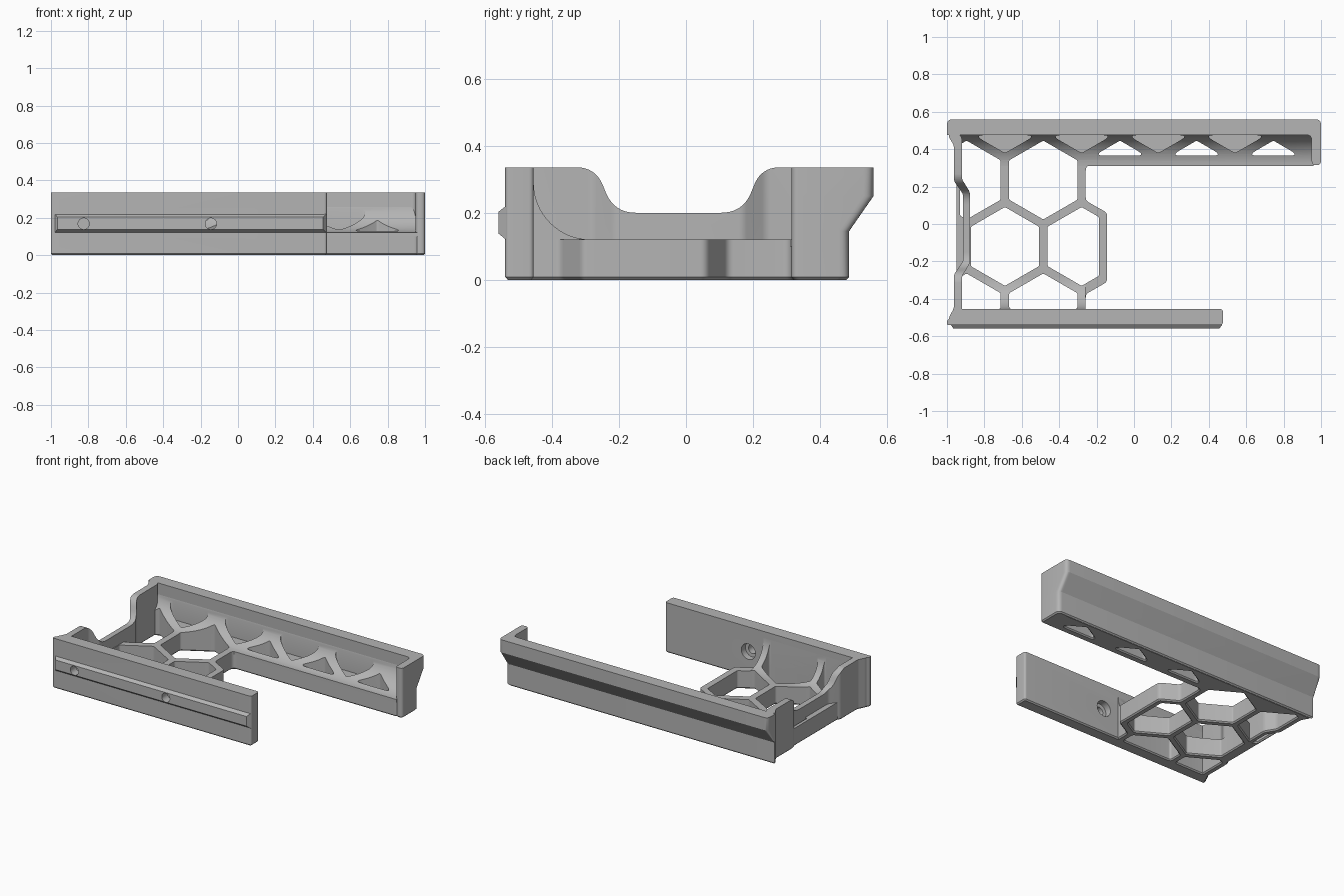
import bpy, bmesh
from math import cos, sin, pi, sqrt, tan
from mathutils import Vector

if "Cube" in bpy.data.objects:
    bpy.data.objects.remove(bpy.data.objects["Cube"])

grey = bpy.data.materials.new("plain grey")
grey.use_nodes = True
grey.diffuse_color = (0.46, 0.46, 0.46, 1)
grey.node_tree.nodes["Principled BSDF"].inputs["Base Color"].default_value = grey.diffuse_color

HEIGHT, FLOOR, CHAMFER, COVE = 0.335, 0.12, 0.008, 0.17


def rounded(points, radius, steps=6):
    """Round every corner of a closed outline with a quadratic curve."""
    pts = [Vector(p) for p in points]
    out = []
    for i, p in enumerate(pts):
        a, b = pts[i - 1] - p, pts[(i + 1) % len(pts)] - p
        half = max(a.angle(b) / 2, 0.05)
        d = min(radius / tan(half), 0.45 * a.length, 0.45 * b.length)
        s, e = p + a.normalized() * d, p + b.normalized() * d
        for k in range(steps + 1):
            t = k / steps
            out.append(s * (1 - t) ** 2 + p * 2 * t * (1 - t) + e * t * t)
    return out


def inset(points, d):
    """Move a counter-clockwise outline inwards."""
    out = []
    for i, p in enumerate(points):
        t = (points[(i + 1) % len(points)] - points[i - 1]).normalized()
        out.append(p + Vector((-t.y, t.x)) * d)
    return out


def loft(name, layers, axis="z"):
    """Skin a stack of (outline, position) layers along an axis."""
    place = {"x": lambda p, h: (h, p[0], p[1]),
             "y": lambda p, h: (p[0], h, p[1]),
             "z": lambda p, h: (p[0], p[1], h)}[axis]
    bm = bmesh.new()
    rings = [[bm.verts.new(place(p, h)) for p in pts] for pts, h in layers]
    n = len(rings[0])
    for lo, hi in zip(rings, rings[1:]):
        for i in range(n):
            j = (i + 1) % n
            bm.faces.new((lo[i], lo[j], hi[j], hi[i]))
    bm.faces.new(rings[0][::-1])
    bm.faces.new(rings[-1])
    bmesh.ops.recalc_face_normals(bm, faces=bm.faces)
    mesh = bpy.data.meshes.new(name)
    bm.to_mesh(mesh)
    bm.free()
    mesh.materials.append(grey)
    ob = bpy.data.objects.new(name, mesh)
    bpy.context.collection.objects.link(ob)
    return ob


def slab(name, outline, top):
    """Upright prism with a small chamfer round its base."""
    return loft(name, [(inset(outline, CHAMFER), 0), (outline, CHAMFER), (outline, top)])


def clip(points, axis, limit, keep_above):
    """Trim a convex outline at a straight line."""
    sign = 1 if keep_above else -1
    out = []
    for i, q in enumerate(points):
        p = points[i - 1]
        dp, dq = sign * (p[axis] - limit), sign * (q[axis] - limit)
        if dp * dq < 0:
            out.append(p.lerp(q, dp / (dp - dq)))
        if dq >= 0:
            out.append(q)
    return out


def cut(ob, cutters):
    for c in cutters:
        c.hide_render = True
        m = ob.modifiers.new("cut", "BOOLEAN")
        m.operation, m.solver, m.object = "DIFFERENCE", "EXACT", c
        bpy.context.view_layer.objects.active = ob
        bpy.ops.object.modifier_apply(modifier=m.name)


# Honeycomb cell cutters
PITCH, RIB = 0.41, 0.045
CELL = (PITCH - RIB) / sqrt(3)
X0, Y0, ROW = -0.69, -0.12, PITCH * sqrt(3) / 2


def cell(col, row, x_min=-0.93, x_max=2, y_min=-0.455, y_max=0.475):
    cx, cy = X0 + col * PITCH, Y0 + row * ROW
    pts = [Vector((cx + CELL * cos(pi / 6 + k * pi / 3), cy + CELL * sin(pi / 6 + k * pi / 3)))
           for k in range(6)]
    for axis, limit, above in ((0, x_min, True), (0, x_max, False),
                               (1, y_min, True), (1, y_max, False)):
        pts = clip(pts, axis, limit, above)
    return rounded(pts, 0.015)


def through(outline):
    return loft("cell_cutter", [(inset(outline, -CHAMFER), -0.001), (outline, CHAMFER), (outline, 0.5)])


open_cells = [cell(0, 0, x_min=-0.885), cell(1, 0, x_max=-0.187)]
open_cells += [cell(c, -1) for c in (-0.5, 0.5)]
open_cells += [cell(c, 1) for c in (-0.5, 0.5)]
open_cells += [cell(c, 1, y_min=0.365) for c in (1.5, 2.5, 3.5)]
holes = [through(o) for o in open_cells]
pockets = [loft("pocket_cutter", [(cell(c, 2), FLOOR + 0.0005), (cell(c, 2), 0.5)]) for c in range(4)]

# Floor with its honeycomb
floor_outline = rounded([(-0.95, -0.5), (-0.258, -0.5), (-0.258, -0.375), (-0.144, -0.31),
                         (-0.144, 0.06), (-0.258, 0.125), (-0.258, 0.315), (0.97, 0.315),
                         (0.97, 0.482), (-0.95, 0.482)], 0.03)
floor = slab("floor", floor_outline, FLOOR)
cut(floor, holes)


# Concave coves joining the floor to the long walls
def cove(name, wall_y, side, x_min, x_max):
    cy, cz = wall_y - side * COVE, FLOOR + COVE
    arc = [(cy + side * COVE * sin(t * pi / 32), cz - COVE * cos(t * pi / 32)) for t in range(17)]
    tip = side * 0.004
    profile = arc + [(wall_y + tip, cz), (wall_y + tip, FLOOR - 0.02), (cy, FLOOR - 0.02)]
    return loft(name, [(profile, x_min), (profile, x_max)], "x")


rear_cove = cove("rear_cove", 0.48, 1, -0.94, 0.96)
cut(rear_cove, holes + pockets)
front_cove = cove("front_cove", -0.455, -1, -0.94, -0.258)
cut(front_cove, holes)


# Rear wall with overhanging lip and returned end
def rear_outline(y, e=0.0):
    return rounded([(-1 + e, 0.48), (-1 + e, 0.477), (0.95, 0.477), (0.95, 0.315 + e),
                    (1 - e, 0.315 + e), (1 - e, y), (-1 + e, y)], 0.03)


rear_wall = loft("rear_wall", [(rear_outline(0.479, CHAMFER), 0), (rear_outline(0.487), CHAMFER),
                               (rear_outline(0.487), 0.145), (rear_outline(0.56), 0.25),
                               (rear_outline(0.56), HEIGHT)])

# Front wall
front_wall = slab("front_wall", rounded([(-1, -0.54), (0.475, -0.54), (0.475, -0.455),
                                         (-0.95, -0.455), (-1, -0.52)], 0.015), HEIGHT)


# Rail along the front wall
def rect(x0, x1, z0, z1):
    return [(x0, z0), (x1, z0), (x1, z1), (x0, z1)]


rail = loft("front_rail", [(rect(-0.98, 0.472, 0.12, 0.22), -0.538),
                           (rect(-0.965, 0.455, 0.138, 0.203), -0.56)], "y")


# Screw holes, counterbored on the inside
def circle(x, z, r):
    return [(x + r * cos(k * pi / 16), z + r * sin(k * pi / 16)) for k in range(32)]


screws = [loft("screw_cutter", [(circle(x, 0.168, 0.03), -0.6), (circle(x, 0.168, 0.03), -0.5),
                                (circle(x, 0.168, 0.052), -0.498), (circle(x, 0.168, 0.052), -0.4)], "y")
          for x in (-0.825, -0.145)]
cut(front_wall, screws)
cut(rail, screws)

# Wavy side wall with a dipped top
side_wall = slab("side_wall", rounded([(-0.92, -0.5), (-0.92, -0.28), (-0.877, -0.21), (-0.877, 0.17),
                                       (-0.92, 0.24), (-0.92, 0.482), (-1, 0.482), (-0.963, 0.42),
                                       (-0.963, 0.23), (-0.914, 0.16), (-0.914, -0.2),
                                       (-0.963, -0.27), (-0.963, -0.45), (-1, -0.52)], 0.05), HEIGHT)
dip_profile = rounded([(-0.4, 0.45), (-0.4, 0.336), (-0.27, 0.336), (-0.215, 0.2), (0.17, 0.2),
                       (0.225, 0.336), (0.35, 0.336), (0.35, 0.45)], 0.1, 10)
dip = loft("dip_cutter", [(dip_profile, -1.2), (dip_profile, -0.8)], "x")
cut(side_wall, [dip])

# Remove cutters and smooth the curved faces
for helper in holes + pockets + screws + [dip]:
    bpy.data.objects.remove(helper)
bpy.ops.object.select_all(action="DESELECT")
for part in (floor, rear_cove, front_cove, rear_wall, front_wall, rail, side_wall):
    part.select_set(True)
bpy.context.view_layer.objects.active = floor
bpy.ops.object.shade_smooth_by_angle(angle=pi / 6)
